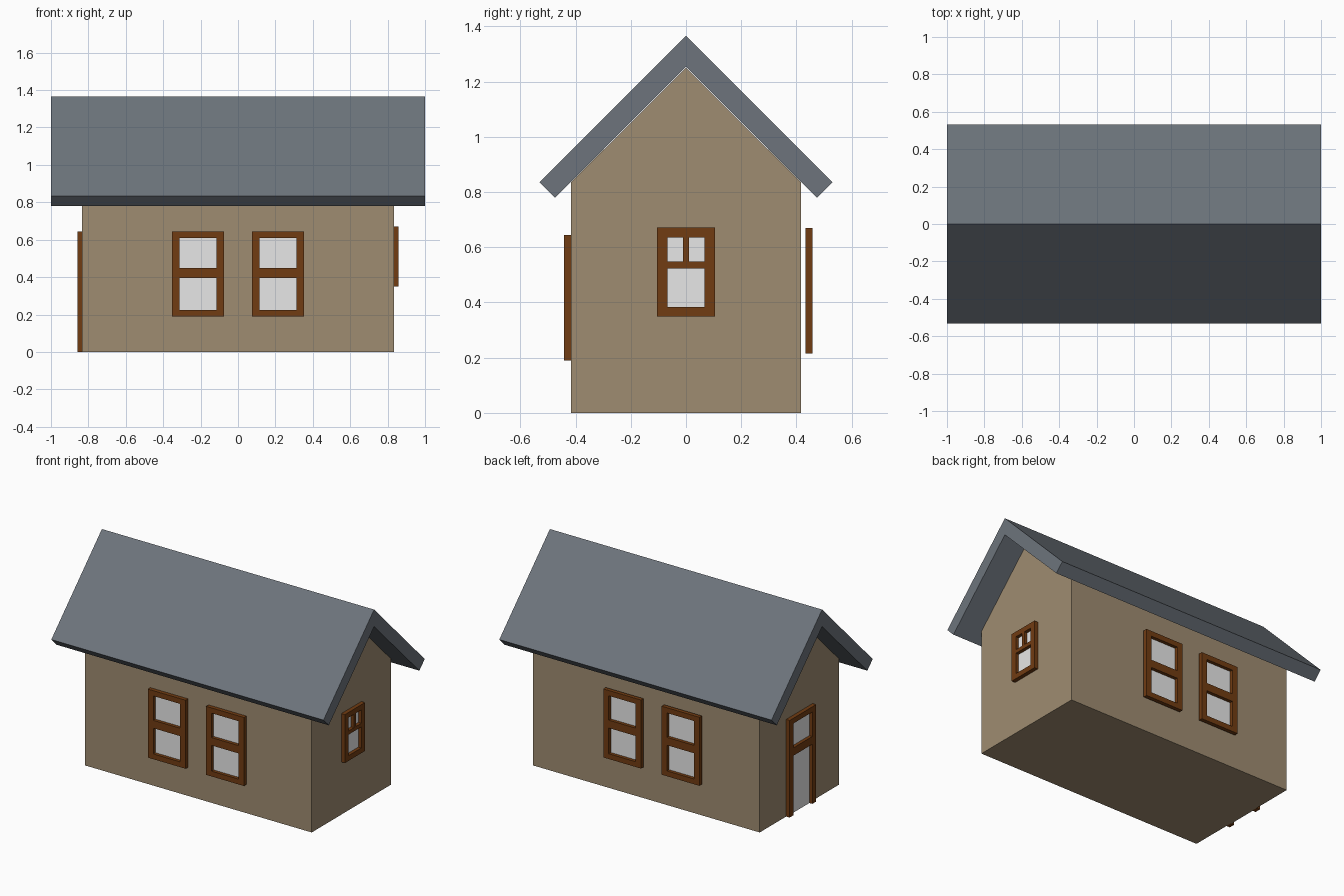
import bpy, bmesh, math
from mathutils import Matrix, Vector

if "Cube" in bpy.data.objects:
    bpy.data.objects.remove(bpy.data.objects["Cube"])


def material(name, rgb):
    m = bpy.data.materials.new(name)
    m.diffuse_color = (*rgb, 1)
    m.use_nodes = True
    m.node_tree.nodes["Principled BSDF"].inputs["Base Color"].default_value = m.diffuse_color
    return m


WALL = material("tan plaster", (0.347, 0.262, 0.165))
ROOF = material("slate grey", (0.153, 0.175, 0.202))
WOOD = material("brown wood", (0.165, 0.045, 0.006))
GLASS = material("pale glass", (0.8, 0.8, 0.8))


def finish(name, bm, mat):
    bmesh.ops.recalc_face_normals(bm, faces=bm.faces)
    me = bpy.data.meshes.new(name)
    bm.to_mesh(me)
    bm.free()
    me.materials.append(mat)
    ob = bpy.data.objects.new(name, me)
    bpy.context.collection.objects.link(ob)
    return ob


def extrude_x(name, profile, half, mat):
    """Extrude a (y, z) profile from -half to +half along x."""
    bm = bmesh.new()
    face = bm.faces.new([bm.verts.new((-half, y, z)) for y, z in profile])
    out = bmesh.ops.extrude_face_region(bm, geom=[face])["geom"]
    verts = [v for v in out if isinstance(v, bmesh.types.BMVert)]
    bmesh.ops.translate(bm, verts=verts, vec=(2 * half, 0, 0))
    return finish(name, bm, mat)


def boxes(name, rects, y0, y1, mat, angle):
    """Upright bars given as (x0, x1, z0, z1), turned to face a wall."""
    bm = bmesh.new()
    for x0, x1, z0, z1 in rects:
        mtx = (Matrix.Translation(((x0 + x1) / 2, (y0 + y1) / 2, (z0 + z1) / 2))
               @ Matrix.Diagonal((x1 - x0, y1 - y0, z1 - z0, 1)))
        bmesh.ops.create_cube(bm, size=1, matrix=mtx)
    ob = finish(name, bm, mat)
    ob.rotation_euler.z = math.radians(angle)


def opening(name, angle, u, dist, w, z0, z1, side, bar, sill=True, top=0.035, mullion=0):
    """Frame with a cross bar and a thin pane; w is half width, dist the back plane."""
    a, b = u - w, u + w
    ia, ib = a + side, b - side
    rects = [(a, ia, z0, z1), (ib, b, z0, z1),
             (ia, ib, z1 - top, z1), (ia, ib, bar[0], bar[1])]
    if sill:
        rects.append((ia, ib, z0, z0 + top))
    if mullion:
        rects.append((u - mullion, u + mullion, bar[1], z1 - top))
    boxes(name + "_frame", rects, -dist - 0.026, -dist, WOOD, angle)
    boxes(name + "_pane", [(ia, ib, z0 + (top if sill else 0), z1 - top)],
          -dist - 0.004, -dist, GLASS, angle)


# House body and roof
HX, HY = 0.833, 0.416
extrude_x("house_walls", [(-HY, 0), (HY, 0), (HY, 0.835), (0, 1.25), (-HY, 0.835)], HX, WALL)
extrude_x("gable_roof", [(0, 1.366), (0.531, 0.835), (0.475, 0.779), (0, 1.253),
                         (-0.475, 0.779), (-0.531, 0.835)], 1.0, ROOF)

# Front window pair
for n, u in (("left", -0.214), ("right", 0.214)):
    opening("front_window_" + n, 0, u, HY, 0.139, 0.19, 0.645, 0.04, (0.396, 0.448))

# Back window pair, slightly higher and offset toward -x
for n, u in (("left", -0.148), ("right", 0.28)):
    opening("back_window_" + n, 180, u, 0.432, 0.139, 0.215, 0.67, 0.04, (0.421, 0.473))

# Right gable window with a short mullion
opening("side_window", 90, 0, HX, 0.105, 0.349, 0.671, 0.038, (0.523, 0.548), mullion=0.011)

# Left gable door, open at the ground
opening("door", -90, 0, HX, 0.139, 0, 0.645, 0.04, (0.396, 0.448), sill=False)
